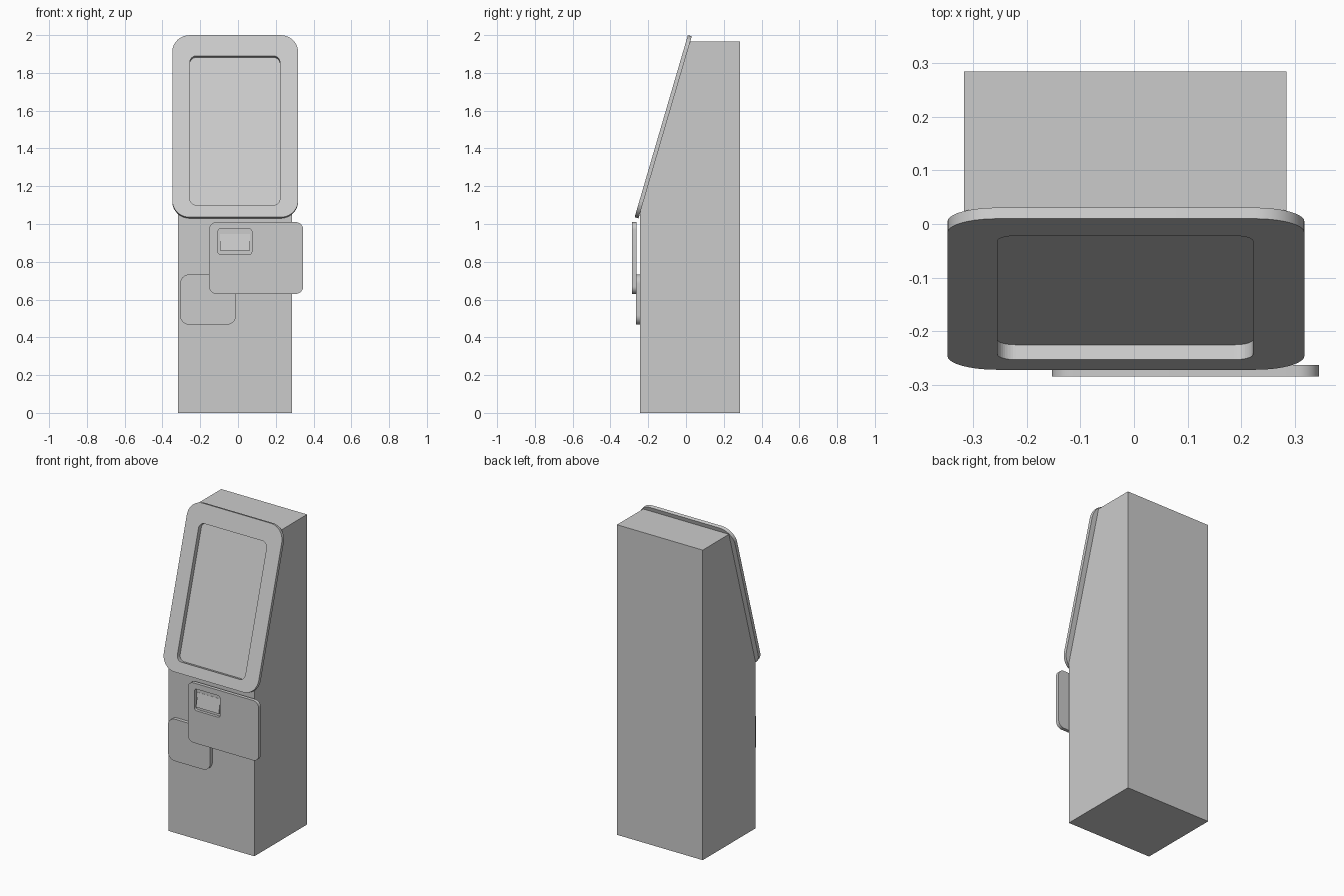
import bpy, bmesh
from math import sin, cos, tan, pi, atan2
from mathutils import Matrix

if "Cube" in bpy.data.objects:
    bpy.data.objects.remove(bpy.data.objects["Cube"])


def prism(name, outline, depth, mat=Matrix()):
    """Extrude an (x, z) outline along local +y."""
    bm = bmesh.new()
    face = bm.faces.new([bm.verts.new((x, 0, z)) for x, z in outline])
    ext = bmesh.ops.extrude_face_region(bm, geom=[face])
    vs = [g for g in ext["geom"] if isinstance(g, bmesh.types.BMVert)]
    bmesh.ops.translate(bm, verts=vs, vec=(0, depth, 0))
    bmesh.ops.recalc_face_normals(bm, faces=bm.faces)
    bm.transform(mat)
    me = bpy.data.meshes.new(name)
    bm.to_mesh(me)
    bm.free()
    ob = bpy.data.objects.new(name, me)
    bpy.context.collection.objects.link(ob)
    return ob


def rounded(x0, x1, z0, z1, r, n=10):
    pts = []
    for k, (cx, cz) in enumerate([(x1 - r, z1 - r), (x0 + r, z1 - r),
                                  (x0 + r, z0 + r), (x1 - r, z0 + r)]):
        for i in range(n + 1):
            a = (k + i / n) * pi / 2
            pts.append((cx + r * cos(a), cz + r * sin(a)))
    return pts


def cut(ob, cutter):
    m = ob.modifiers.new("cut", "BOOLEAN")
    m.operation, m.solver, m.object = "DIFFERENCE", "EXACT", cutter
    cutter.hide_render = True
    cutter.hide_set(True)


def smooth(ob):
    bpy.ops.object.select_all(action="DESELECT")
    ob.select_set(True)
    bpy.context.view_layer.objects.active = ob
    bpy.ops.object.shade_smooth_by_angle(angle=pi / 6)


# sloped plane of the display: front lower edge at (FY, FZ)
FY, FZ, T = -0.272, 1.036, 0.0215
tilt = atan2(0.282, 0.964)
plane = Matrix.Translation((0, FY, FZ)) @ Matrix.Rotation(-tilt, 4, "X")
back_y = FY + T / cos(tilt)

# cabinet: side profile extruded across x
front, rear, top = -0.243, 0.285, 1.967
knee = FZ + (front - back_y) / tan(tilt)
top_y = back_y + (top - FZ) * tan(tilt)
side = [(front, 0), (rear, 0), (rear, top), (top_y, top), (front, knee)]
turn = Matrix.Translation((0.285, 0, 0)) @ Matrix.Rotation(pi / 2, 4, "Z")
cabinet = prism("cabinet", side, 0.602, turn)

# display frame with a recess running slightly into the cabinet
frame = prism("display_frame", rounded(-0.348, 0.318, 0, 1.004, 0.092), T, plane)
recess = prism("display_cutter", rounded(-0.255, 0.222, 0.067, 0.890, 0.035),
               0.049, plane @ Matrix.Translation((0, -0.02, 0)))
cut(frame, recess)
cut(cabinet, recess)

# lower panel, and the larger panel overlapping it
lower = prism("lower_panel", rounded(-0.307, -0.01, 0.467, 0.733, 0.05), 0.022,
              Matrix.Translation((0, -0.265, 0)))
reader = prism("reader_panel", rounded(-0.153, 0.345, 0.63, 1.01, 0.04), 0.022,
               Matrix.Translation((0, -0.285, 0)))
pocket = prism("reader_cutter", rounded(-0.106, 0.073, 0.838, 0.975, 0.015), 0.038,
               Matrix.Translation((0, -0.305, 0)))
cut(reader, pocket)

# small sloped screen inside the pocket
wedge = [(-0.284, 0.86), (-0.266, 0.86), (-0.266, 0.948), (-0.268, 0.948)]
screen = prism("reader_screen", wedge, 0.16,
               Matrix.Translation((0.064, 0, 0)) @ Matrix.Rotation(pi / 2, 4, "Z"))

for ob in (frame, lower, reader):
    smooth(ob)
